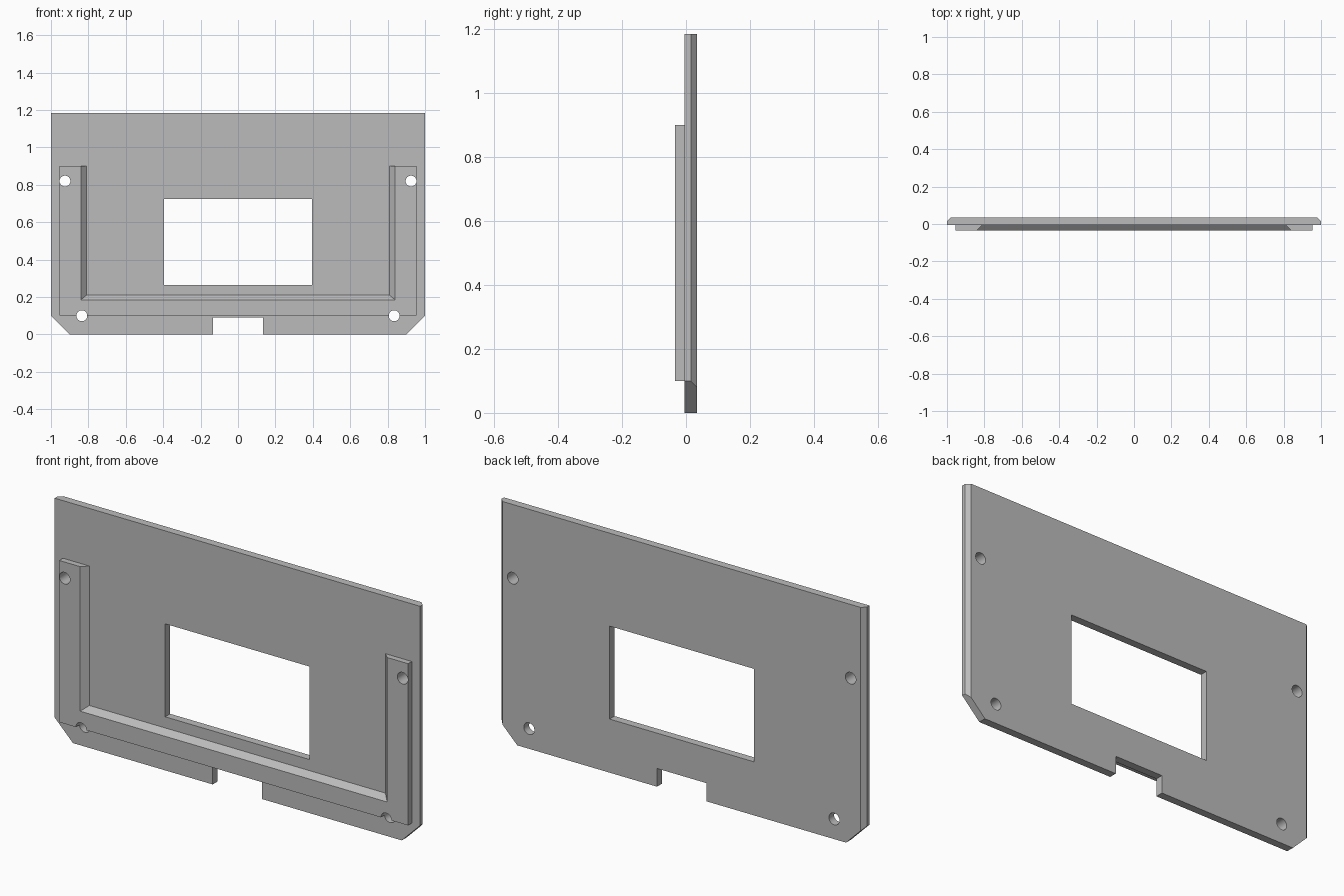
import bpy
import bmesh

if "Cube" in bpy.data.objects:
    bpy.data.objects.remove(bpy.data.objects["Cube"], do_unlink=True)

# Single grey material
grey = bpy.data.materials.new("plain_grey")
grey.use_nodes = True
COLOUR = (0.5, 0.5, 0.5, 1)
grey.diffuse_color = COLOUR
grey.node_tree.nodes["Principled BSDF"].inputs["Base Color"].default_value = COLOUR

BACK, EDGE, FACE, FRONT = 0.034, 0.015, -0.005, -0.034


def mirrored(half):
    """Close a right-half outline by mirroring it across x = 0."""
    return half + [(-x, z) for x, z in reversed(half)]


def loft(name, sections):
    """Solid through (y, outline) sections that share a point count."""
    bm = bmesh.new()
    rings = [[bm.verts.new((x, y, z)) for x, z in pts] for y, pts in sections]
    count = len(rings[0])
    for a, b in zip(rings, rings[1:]):
        for i in range(count):
            j = (i + 1) % count
            bm.faces.new((a[i], a[j], b[j], b[i]))
    bm.faces.new(rings[0])
    bm.faces.new(rings[-1])
    bmesh.ops.recalc_face_normals(bm, faces=bm.faces)
    mesh = bpy.data.meshes.new(name)
    bm.to_mesh(mesh)
    bm.free()
    mesh.materials.append(grey)
    obj = bpy.data.objects.new(name, mesh)
    bpy.context.collection.objects.link(obj)
    return obj


def hole_cutter(x, z):
    bpy.ops.mesh.primitive_cylinder_add(vertices=32, radius=0.029, depth=0.3,
                                        location=(x, 0, z), rotation=(1.5708, 0, 0))
    obj = bpy.context.object
    obj.name = "screw_hole_cutter"
    obj.data.materials.append(grey)
    return obj


def cut(obj, cutters):
    bpy.context.view_layer.objects.active = obj
    for cutter in cutters:
        mod = obj.modifiers.new("cut", 'BOOLEAN')
        mod.operation, mod.solver, mod.object = 'DIFFERENCE', 'EXACT', cutter
        bpy.ops.object.modifier_apply(modifier=mod.name)


# Panel: clipped lower corners, bottom notch, sides chamfered toward the back
def panel_outline(inset):
    w = 1 - inset
    return mirrored([(0.135, 0.09), (0.135, 0), (0.9, 0), (w, 0.1 - inset), (w, 1.185)])


panel = loft("panel", [(FACE, panel_outline(0)), (EDGE, panel_outline(0)),
                       (BACK, panel_outline(0.02))])


# U-shaped rail with a sloped inner edge
def rail_outline(x, z):
    return mirrored([(x, z), (x, 0.9), (0.955, 0.9), (0.955, 0.1)])


rail = loft("mounting_rail", [(FRONT, rail_outline(0.84, 0.185)),
                              (FACE, rail_outline(0.81, 0.21))])

# Window opening and four screw holes
window = mirrored([(0.395, 0.265), (0.395, 0.725)])
window_cutter = loft("window_cutter", [(-0.2, window), (0.2, window)])
holes = [hole_cutter(side * x, z) for side in (-1, 1)
         for x, z in ((0.925, 0.82), (0.835, 0.1))]
cut(panel, [window_cutter] + holes)
cut(rail, holes)
for cutter in [window_cutter] + holes:
    bpy.data.objects.remove(cutter, do_unlink=True)

# Smooth hole walls, crisp edges elsewhere
bpy.ops.object.select_all(action='DESELECT')
for obj in (panel, rail):
    obj.select_set(True)
bpy.context.view_layer.objects.active = panel
bpy.ops.object.shade_smooth_by_angle(angle=0.4)
